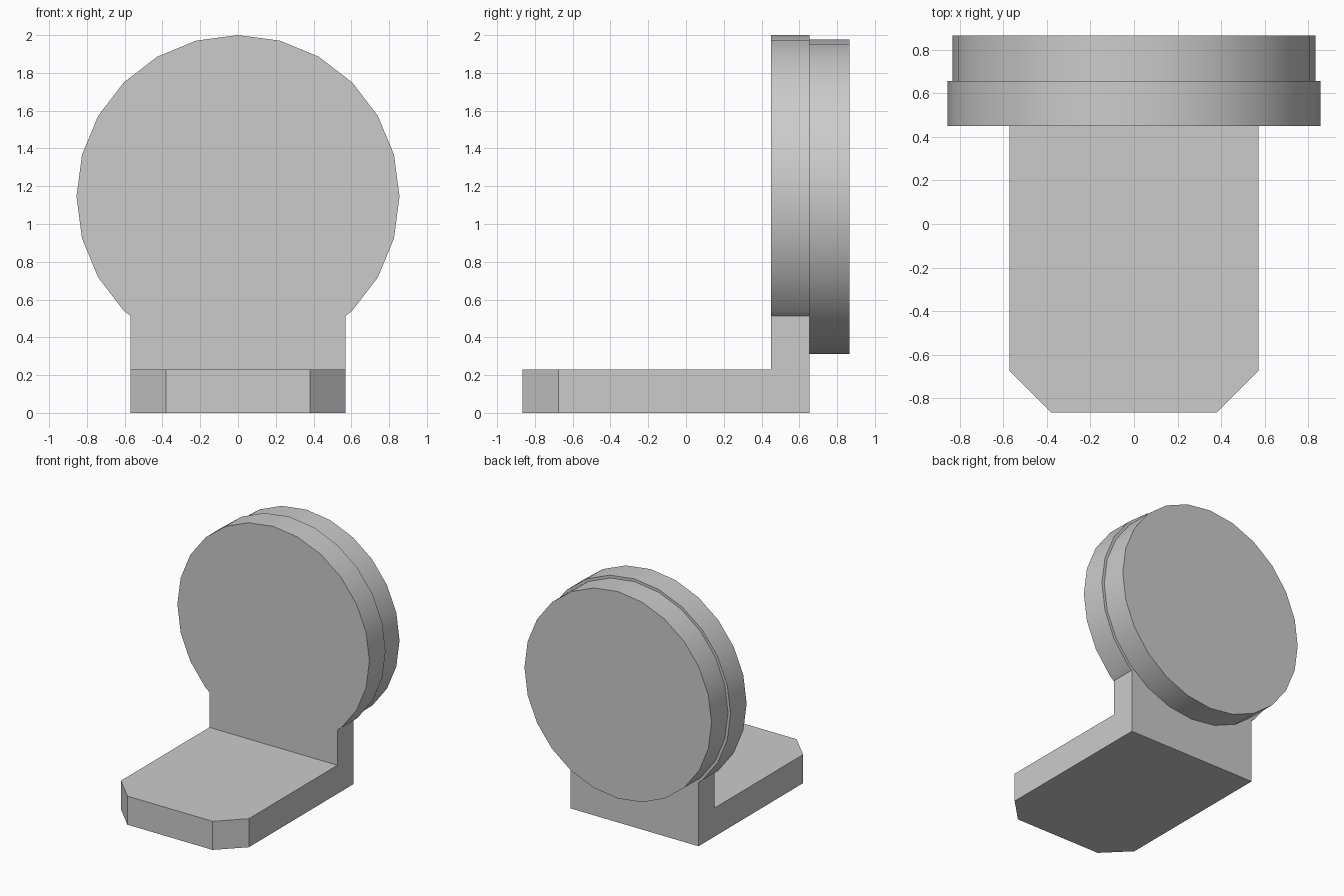
import bpy, bmesh, math

cube = bpy.data.objects.get("Cube")
if cube:
    bpy.data.objects.remove(cube, do_unlink=True)

grey = bpy.data.materials.new("light grey")
grey.use_nodes = True
colour = (0.6, 0.6, 0.6, 1)
grey.diffuse_color = colour
grey.node_tree.nodes["Principled BSDF"].inputs["Base Color"].default_value = colour

SIDES = 24
CENTRE_Z = 1.145
HALF_WIDTH = 0.57
BASE_TOP = 0.23
FRONT, PLATE_FRONT, PLATE_BACK, BACK = -0.865, 0.45, 0.655, 0.865


def prism(name, outline, offset):
    """Extrude a closed 3D outline by an offset vector."""
    bm = bmesh.new()
    face = bm.faces.new([bm.verts.new(p) for p in outline])
    result = bmesh.ops.extrude_face_region(bm, geom=[face], use_keep_orig=True)
    moved = [v for v in result["geom"] if isinstance(v, bmesh.types.BMVert)]
    bmesh.ops.translate(bm, verts=moved, vec=offset)
    bmesh.ops.recalc_face_normals(bm, faces=bm.faces)
    mesh = bpy.data.meshes.new(name)
    bm.to_mesh(mesh)
    bm.free()
    mesh.materials.append(grey)
    obj = bpy.data.objects.new(name, mesh)
    bpy.context.collection.objects.link(obj)
    bpy.ops.object.select_all(action="DESELECT")
    obj.select_set(True)
    bpy.context.view_layer.objects.active = obj
    bpy.ops.object.shade_smooth_by_angle(angle=math.radians(25))
    return obj


def ring(radius, y, steps):
    """Points on an upright circle, counted in steps from the top."""
    angles = [math.tau * i / SIDES for i in steps]
    return [(radius * math.sin(a), y, CENTRE_Z + radius * math.cos(a)) for a in angles]


# Foot with chamfered front corners
chamfer = 0.19
right_half = [(HALF_WIDTH - chamfer, FRONT), (HALF_WIDTH, FRONT + chamfer),
              (HALF_WIDTH, PLATE_FRONT)]
foot = right_half + [(-x, y) for x, y in reversed(right_half)]
prism("foot", [(x, y, 0) for x, y in foot], (0, 0, BASE_TOP))

# Upright plate: round head running into a straight stem
neck_z = 0.514
head = ring(0.855, PLATE_FRONT, range(-9, 10))
stem = [(HALF_WIDTH, PLATE_FRONT, neck_z), (HALF_WIDTH, PLATE_FRONT, 0),
        (-HALF_WIDTH, PLATE_FRONT, 0), (-HALF_WIDTH, PLATE_FRONT, neck_z)]
prism("upright_plate", head + stem, (0, PLATE_BACK - PLATE_FRONT, 0))

# Slightly smaller disc on the back
prism("back_disc", ring(0.833, PLATE_BACK, range(SIDES)), (0, BACK - PLATE_BACK, 0))
